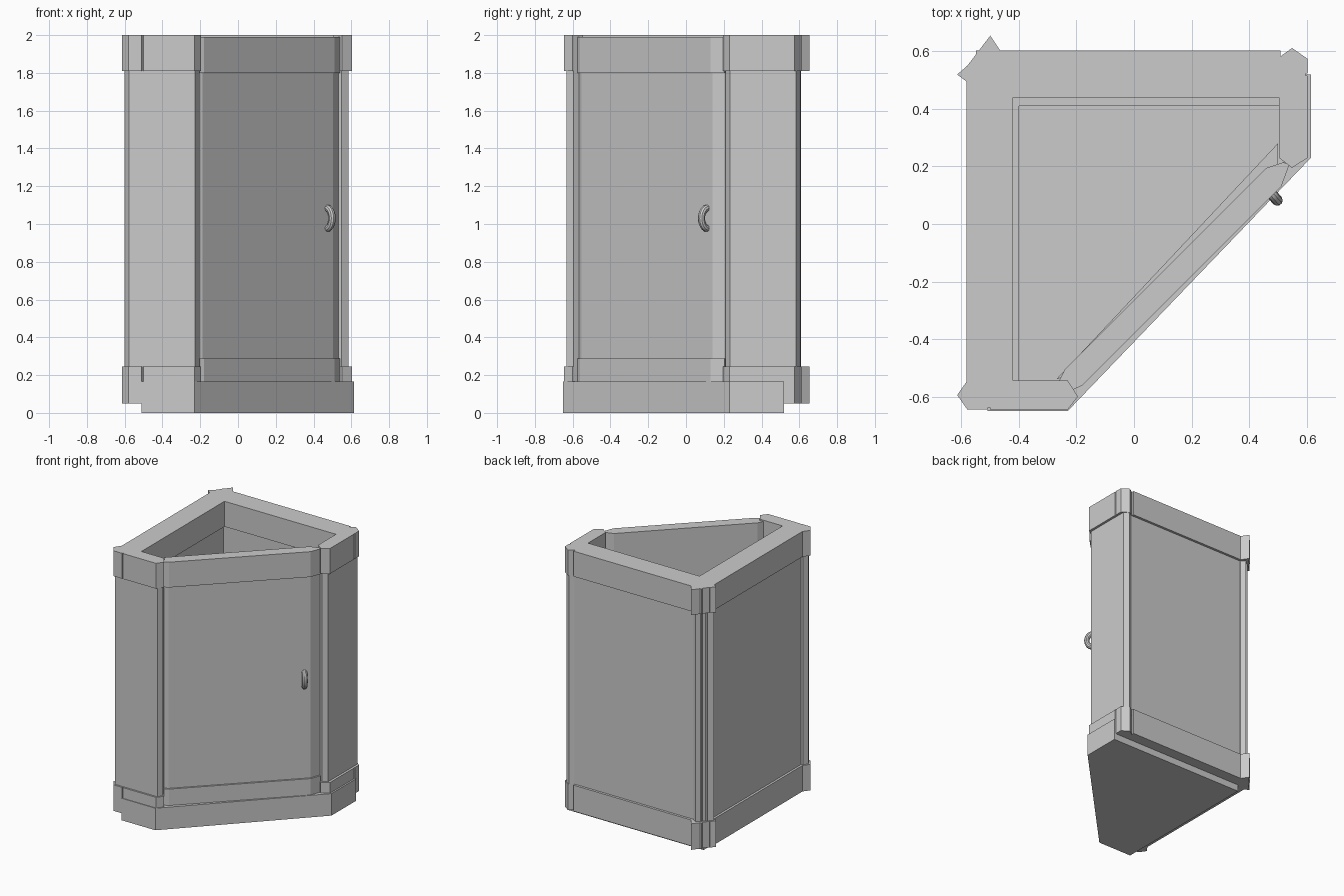
import bpy, bmesh
from math import pi, sin, cos

if "Cube" in bpy.data.objects:
    bpy.data.objects.remove(bpy.data.objects["Cube"], do_unlink=True)

grey = bpy.data.materials.new("warm grey")
grey.use_nodes = True
COLOUR = (0.6, 0.6, 0.6, 1)
grey.diffuse_color = COLOUR
grey.node_tree.nodes["Principled BSDF"].inputs["Base Color"].default_value = COLOUR


def prism(name, outline, z0, z1):
    """Vertical prism from a plan outline."""
    bm = bmesh.new()
    face = bm.faces.new([bm.verts.new((x, y, z0)) for x, y in outline])
    top = bmesh.ops.extrude_face_region(bm, geom=[face])["geom"]
    for v in top:
        if isinstance(v, bmesh.types.BMVert):
            v.co.z = z1
    bmesh.ops.recalc_face_normals(bm, faces=bm.faces)
    mesh = bpy.data.meshes.new(name)
    bm.to_mesh(mesh)
    bm.free()
    mesh.materials.append(grey)
    obj = bpy.data.objects.new(name, mesh)
    bpy.context.collection.objects.link(obj)
    return obj


def rect(x0, x1, y0, y1):
    return [(x0, y0), (x1, y0), (x1, y1), (x0, y1)]


def hexagon(x0, x1, y, half, tip):
    """Long plan shape with pointed ends, running along x."""
    return [(x0, y), (x0 + tip, y - half), (x1 - tip, y - half),
            (x1, y), (x1 - tip, y + half), (x0 + tip, y + half)]


def swap(outline):
    """Mirror a plan across the diagonal of the corner unit."""
    return [(-y, -x) for x, y in outline]


LOW = (0.05, 0.245)
MID = (0.2, 1.85)
HIGH = (1.81, 2.0)

# Base tray
prism("base", [(-0.51, -0.65), (-0.23, -0.65), (0.615, 0.23),
               (0.615, 0.52), (-0.51, 0.52)], 0, 0.165)

# Short front and right panels with capped ends
cap = [(-0.615, -0.595), (-0.58, -0.645), (-0.51, -0.645), (-0.508, -0.638),
       (-0.502, -0.638), (-0.5, -0.645), (-0.23, -0.645), (-0.195, -0.6),
       (-0.23, -0.545), (-0.58, -0.545)]
side_cap = [(x - 0.045, y - 0.03) for x, y in swap(cap)]
side_cap = [(0.505, 0.23), (0.55, 0.195), (0.603, 0.23), (0.603, 0.515),
            (0.597, 0.517), (0.597, 0.523), (0.603, 0.525), (0.603, 0.575),
            (0.55, 0.612), (0.505, 0.58)]
panel = hexagon(-0.6, -0.205, -0.595, 0.037, 0.022)
side_panel = [(0.548 + (y + 0.595), x + 0.81) for x, y in panel]

# Diagonal post on the back corner
post_cap = [(-0.615, 0.52), (-0.58, 0.55), (-0.5, 0.655), (-0.465, 0.603),
            (-0.465, 0.5), (-0.582, 0.495)]
post = [(-0.598, 0.52), (-0.57, 0.545), (-0.505, 0.61), (-0.475, 0.59),
        (-0.475, 0.5), (-0.575, 0.5)]

for name, end, middle in (("front_panel", cap, panel),
                          ("right_panel", side_cap, side_panel),
                          ("back_corner_post", post_cap, post)):
    prism(name, middle, *MID)
    prism(name + "_lower_cap", end, *LOW)
    prism(name + "_upper_cap", end, *HIGH)

# Left and back walls with rails
prism("left_wall", rect(-0.565, -0.45, -0.57, 0.56), *MID)
prism("back_wall", rect(-0.54, 0.53, 0.47, 0.585), *MID)
for name, zs, xi, yi in (("lower", LOW, -0.4, 0.41), ("upper", HIGH, -0.42, 0.44)):
    prism(name + "_left_rail", rect(-0.582, xi, -0.55, 0.55), *zs)
    prism(name + "_back_rail", rect(-0.55, 0.51, yi, 0.603), *zs)

# Diagonal door with bent ends, framed by a header and a sill
def door_plan(inset):
    plan = [(-0.21, -0.575), (-0.18, -0.562), (0.512, 0.13), (0.54, 0.205),
            (0.52, 0.215), (0.46, 0.195), (-0.24, -0.505), (-0.26, -0.545)]
    return [(x - inset, y + inset) if i < 4 else (x, y) for i, (x, y) in enumerate(plan)]


prism("door", door_plan(0.009), 0.285, 1.805)
prism("door_header", door_plan(0), 1.8, 1.99)
prism("door_bottom_rail", door_plan(0), 0.16, 0.288)
prism("door_sill", [(-0.24, -0.53), (0.5, 0.2), (0.5, 0.28), (-0.27, -0.54)], 0.16, 0.245)

# Curved door handle
curve = bpy.data.curves.new("handle_path", "CURVE")
curve.dimensions = "3D"
curve.bevel_depth = 0.019
curve.bevel_resolution = 3
curve.use_fill_caps = True
spline = curve.splines.new("POLY")
STEPS = 12
spline.points.add(STEPS)
for i, p in enumerate(spline.points):
    a = pi * (i / STEPS - 0.5)
    out = 0.035 * cos(a)
    p.co = (0.472 + out * 0.75, 0.112 - out * 0.85, 1.03 + 0.053 * sin(a), 1)
handle = bpy.data.objects.new("handle_curve", curve)
bpy.context.collection.objects.link(handle)
mesh = bpy.data.meshes.new_from_object(
    handle.evaluated_get(bpy.context.evaluated_depsgraph_get()))
bpy.data.objects.remove(handle, do_unlink=True)
mesh.materials.clear()
mesh.materials.append(grey)
handle = bpy.data.objects.new("door_handle", mesh)
bpy.context.collection.objects.link(handle)
bpy.context.view_layer.objects.active = handle
handle.select_set(True)
bpy.ops.object.shade_smooth_by_angle()
